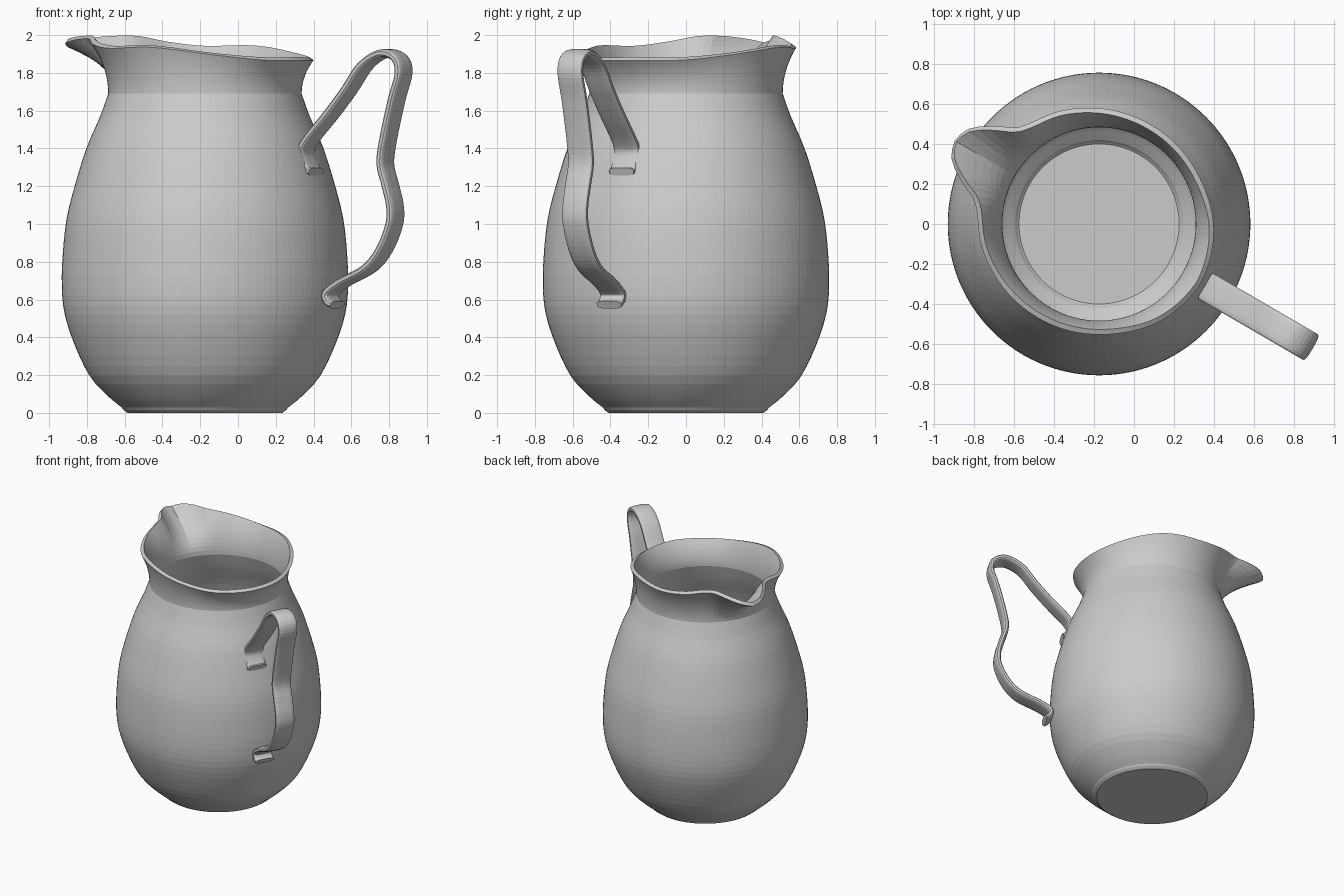
import bpy, bmesh
from math import sin, cos, radians, pi
from mathutils import Vector

cube = bpy.data.objects.get("Cube")
if cube:
    bpy.data.objects.remove(cube)

AXIS_X = -0.175          # vertical axis of the jug
SPOUT = radians(150)     # direction of the pouring lip
HANDLE = radians(-30.2)  # direction of the handle
COLUMNS = 120

glaze = bpy.data.materials.new("grey_glaze")
glaze.use_nodes = True
grey = (0.6, 0.6, 0.6, 1)
glaze.diffuse_color = grey
glaze.node_tree.nodes["Principled BSDF"].inputs["Base Color"].default_value = grey


def spline(points, steps):
    """Smooth curve through all points."""
    p = [Vector(q) for q in points]
    p = [2 * p[0] - p[1]] + p + [2 * p[-1] - p[-2]]
    out = []
    for a, b, c, d in zip(p, p[1:], p[2:], p[3:]):
        for i in range(steps):
            t = i / steps
            out.append(0.5 * (2 * b + (c - a) * t + (2 * a - 5 * b + 4 * c - d) * t**2
                              + (3 * b - a - 3 * c + d) * t**3))
    return out + [p[-2]]


def loft(name, rings, cap_end):
    """Skin closed rings into a mesh object."""
    bm = bmesh.new()
    loops = [[bm.verts.new(co) for co in ring] for ring in rings]
    n = len(loops[0])
    for a, b in zip(loops, loops[1:]):
        for j in range(n):
            k = (j + 1) % n
            bm.faces.new((a[j], a[k], b[k], b[j]))
    bm.faces.new(loops[0][::-1])
    if cap_end:
        bm.faces.new(loops[-1])
        bmesh.ops.recalc_face_normals(bm, faces=bm.faces)
    mesh = bpy.data.meshes.new(name)
    bm.to_mesh(mesh)
    bm.free()
    mesh.materials.append(glaze)
    obj = bpy.data.objects.new(name, mesh)
    bpy.context.collection.objects.link(obj)
    return obj


# Rim: angle from the spout, radius, height (mirrored on both sides)
rim_curve = spline([(0, .835, 1.935), (6, .81, 1.955), (13, .72, 1.975), (19, .64, 1.982),
                    (27, .61, 1.975), (40, .60, 1.95), (60, .58, 1.93), (90, .56, 1.935),
                    (125, .555, 1.895), (152, .575, 1.868), (180, .59, 1.865)], 12)


def rim_at(angle):
    for a, b in zip(rim_curve, rim_curve[1:]):
        if angle <= b.x:
            return a.lerp(b, (angle - a.x) / (b.x - a.x))
    return rim_curve[-1]


# Jug body: round belly, then a neck that flares out to the rim
belly = [(.41, 0), (.43, .015)] + [tuple(v) for v in spline(
    [(.44, .028), (.515, .09), (.61, .195), (.69, .36), (.742, .52), (.758, .67), (.752, .85),
     (.732, 1.03), (.69, 1.2), (.628, 1.4), (.555, 1.57), (.512, 1.69)], 3)]
FLARE = 10
neck_r, neck_z = belly[-1]
rings = [[] for _ in range(len(belly) + FLARE)]
for j in range(COLUMNS):
    turn = 360 * j / COLUMNS
    rim = rim_at(min(turn, 360 - turn))
    column = list(belly)
    for i in range(1, FLARE + 1):
        t = i / FLARE
        column.append((neck_r + (rim.y - neck_r) * t**2, neck_z + (rim.z - neck_z) * t))
    a = SPOUT + radians(turn)
    for ring, (r, z) in zip(rings, column):
        ring.append((AXIS_X + r * cos(a), r * sin(a), z))
body = loft("jug_body", rings, False)
wall = body.modifiers.new("wall", "SOLIDIFY")
wall.thickness = 0.028
wall.offset = -1

# Handle: flat strap swept along a curve, (distance from axis, height)
path = spline([(.81, .572), (.78, .59), (.772, .635), (.85, .69), (1.007, .765), (1.10, .865),
               (1.16, 1.0), (1.163, 1.1), (1.134, 1.21), (1.105, 1.32), (1.123, 1.45),
               (1.175, 1.66), (1.217, 1.80), (1.19, 1.88), (1.1, 1.903), (.985, 1.84),
               (.885, 1.71), (.77, 1.575), (.645, 1.44), (.618, 1.37), (.655, 1.29),
               (.68, 1.277)], 5)
outward = Vector((cos(HANDLE), sin(HANDLE), 0))
across = Vector((-sin(HANDLE), cos(HANDLE), 0))
up = Vector((0, 0, 1))


def power(v):
    return abs(v) ** 0.6 * (1 if v > 0 else -1)


strap = []
for i, p in enumerate(path):
    d = (path[min(i + 1, len(path) - 1)] - path[max(i - 1, 0)]).normalized()
    normal = outward * d.y - up * d.x
    center = Vector((AXIS_X, 0, 0)) + outward * p.x + up * p.y
    strap.append([center + across * 0.075 * power(cos(a)) + normal * 0.022 * power(sin(a))
                  for a in (2 * pi * (k + 0.5) / 16 for k in range(16))])
loft("handle", strap, True)
